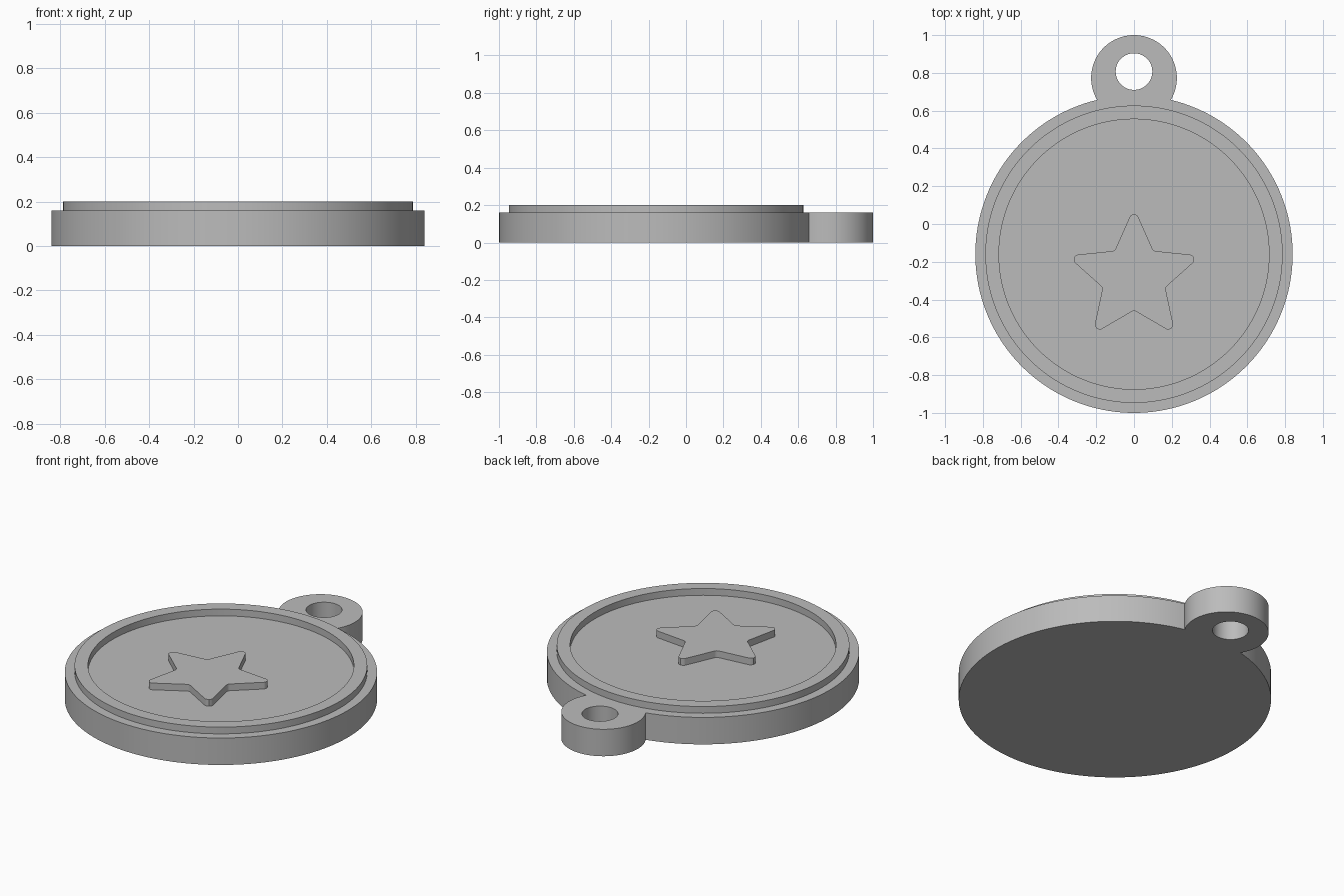
import bpy, math
from mathutils import Vector

if "Cube" in bpy.data.objects:
    bpy.data.objects.remove(bpy.data.objects["Cube"])

grey = bpy.data.materials.new("medal grey")
grey.diffuse_color = (0.5, 0.5, 0.5, 1)
grey.use_nodes = True
grey.node_tree.nodes["Principled BSDF"].inputs["Base Color"].default_value = grey.diffuse_color


def arc(cx, cy, r, a0, a1, n):
    """Points along an arc, angles in radians, both ends included."""
    return [(cx + r * math.cos(a0 + (a1 - a0) * i / n),
             cy + r * math.sin(a0 + (a1 - a0) * i / n)) for i in range(n + 1)]


def circle(cx, cy, r, n):
    return arc(cx, cy, r, 0, 2 * math.pi, n)[:-1]


def fillet(corners, r, n=6):
    """Round every corner of a closed outline with radius r."""
    out = []
    for i, c in enumerate(corners):
        p = Vector(c)
        a = (Vector(corners[i - 1]) - p).normalized()
        b = (Vector(corners[(i + 1) % len(corners)]) - p).normalized()
        half = a.angle(b) / 2
        centre = p + (a + b).normalized() * (r / math.sin(half))
        start = p + a * (r / math.tan(half)) - centre
        end = p + b * (r / math.tan(half)) - centre
        for k in range(n + 1):
            d = start.lerp(end, k / n).normalized() * r
            out.append(tuple(centre + d))
    return out


def plate(name, outlines, z0, z1):
    """Extrude filled outlines (inner ones become holes) from z0 to z1."""
    cu = bpy.data.curves.new(name, 'CURVE')
    cu.dimensions = '2D'
    cu.fill_mode = 'BOTH'
    cu.extrude = (z1 - z0) / 2
    for pts in outlines:
        sp = cu.splines.new('POLY')
        sp.points.add(len(pts) - 1)
        for q, (x, y) in zip(sp.points, pts):
            q.co = (x, y, 0, 1)
        sp.use_cyclic_u = True
    cu.materials.append(grey)
    ob = bpy.data.objects.new(name, cu)
    bpy.context.collection.objects.link(ob)
    ob.location.z = (z0 + z1) / 2
    bpy.ops.object.select_all(action='DESELECT')
    ob.select_set(True)
    bpy.context.view_layer.objects.active = ob
    bpy.ops.object.convert(target='MESH')
    bpy.ops.object.shade_smooth_by_angle(angle=math.radians(30))


# Round body and hanging loop share one outline
CY, R = -0.16, 0.84
LY, LR = 0.773, 0.227
d = LY - CY
h = (d * d + R * R - LR * LR) / (2 * d)      # height of the junction above the disc centre
w = math.sqrt(R * R - h * h)                 # half width of the junction
a = math.atan2(h, w)
b = math.atan2(CY + h - LY, w)
body = arc(0, CY, R, math.pi - a, 2 * math.pi + a, 140)
loop = arc(0, LY, LR, b, math.pi - b, 56)
plate("medal_body", [body + loop[1:-1], circle(0, 0.807, 0.097, 48)], 0, 0.16)

# Raised rim
plate("raised_rim", [circle(0, CY, 0.787, 144), circle(0, CY, 0.715, 144)], 0.16, 0.20)

# Raised star with rounded corners
star = []
for i in range(10):
    r = 0.174 if i % 2 else 0.372
    t = math.pi / 2 + i * math.pi / 5
    star.append((r * math.cos(t), -0.283 + r * math.sin(t)))
plate("raised_star", [fillet(star, 0.025)], 0.16, 0.20)
